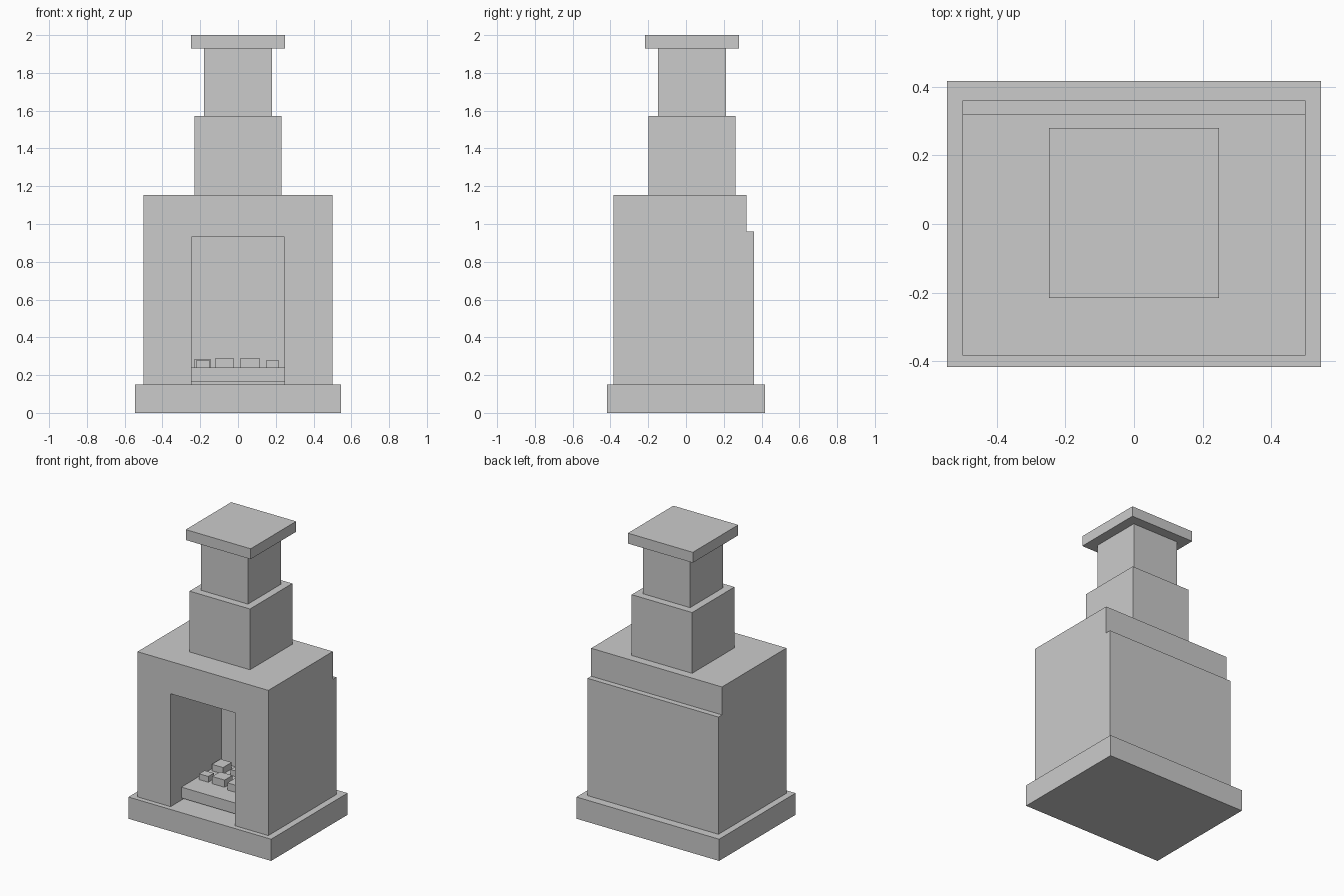
import bpy
import bmesh

if "Cube" in bpy.data.objects:
    bpy.data.objects.remove(bpy.data.objects["Cube"])


def make_object(name, bm):
    bmesh.ops.recalc_face_normals(bm, faces=bm.faces)
    mesh = bpy.data.meshes.new(name)
    bm.to_mesh(mesh)
    bm.free()
    obj = bpy.data.objects.new(name, mesh)
    bpy.context.collection.objects.link(obj)
    return obj


def box(name, x, y, z):
    """Box from (min, max) ranges on each axis."""
    bm = bmesh.new()
    bmesh.ops.create_cube(bm, size=1)
    for v in bm.verts:
        v.co = [r[0] if c < 0 else r[1] for c, r in zip(v.co, (x, y, z))]
    return make_object(name, bm)


# Plinth
box("plinth", (-0.545, 0.545), (-0.417, 0.417), (0, 0.15))

# Main body: stepped side profile swept across the width
profile = [(-0.383, 0.15), (0.36, 0.15), (0.36, 0.96),
           (0.321, 0.96), (0.321, 1.153), (-0.383, 1.153)]
bm = bmesh.new()
face = bm.faces.new([bm.verts.new((-0.5, y, z)) for y, z in profile])
swept = bmesh.ops.extrude_face_region(bm, geom=[face])
bmesh.ops.translate(bm, vec=(1, 0, 0),
                    verts=[g for g in swept["geom"] if isinstance(g, bmesh.types.BMVert)])
body = make_object("body", bm)

# Firebox opening cut into the front of the body
cutter = box("firebox_cutter", (-0.247, 0.247), (-0.5, 0.175), (0.1, 0.93))
cutter.hide_render = True
cutter.hide_viewport = True
cut = body.modifiers.new("firebox", "BOOLEAN")
cut.operation = "DIFFERENCE"
cut.solver = "EXACT"
cut.object = cutter

# Grate slab inside the firebox
box("grate_slab", (-0.247, 0.247), (-0.265, 0.175), (0.165, 0.24))

# Coals: x centre, y centre, width, depth, top
coals = [(-0.187, 0.09, 0.085, 0.095, 0.285), (-0.185, -0.08, 0.07, 0.06, 0.28),
         (-0.071, -0.07, 0.095, 0.085, 0.29), (-0.06, 0.09, 0.07, 0.07, 0.28),
         (0.063, -0.09, 0.10, 0.09, 0.29), (0.063, 0.08, 0.08, 0.07, 0.28),
         (0.182, 0.0, 0.064, 0.065, 0.28)]
for i, (x, y, w, d, top) in enumerate(coals):
    box(f"coal_{i + 1}", (x - w / 2, x + w / 2), (y - d / 2, y + d / 2), (0.238, top))

# Chimney: square tiers stacked around a shared axis
for name, half, z0, z1 in [("chimney_lower", 0.231, 1.153, 1.573),
                           ("chimney_upper", 0.179, 1.573, 1.928),
                           ("chimney_cap", 0.248, 1.928, 2.0)]:
    box(name, (-half, half), (0.032 - half, 0.032 + half), (z0, z1))
